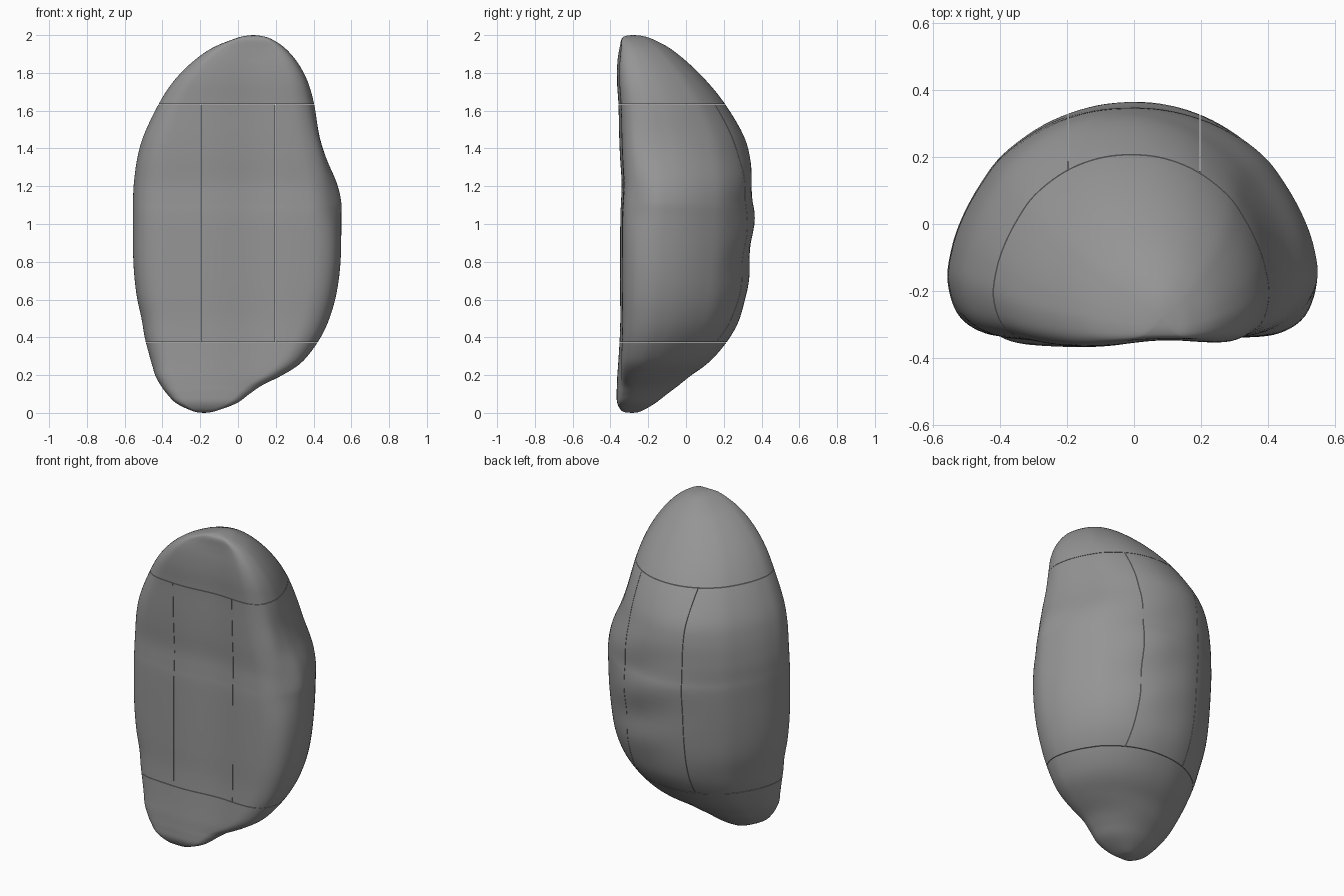
import bpy, bmesh, math

if "Cube" in bpy.data.objects:
    bpy.data.objects.remove(bpy.data.objects["Cube"])

# Height rows: z, left x, right x, front y, back y
ROWS = [(0, -.18, -.18, -.285, -.285), (.008, -.235, -.125, -.335, -.24), (.05, -.325, -.01, -.36, -.165),
        (.1, -.375, .06, -.362, -.10), (.145, -.408, .125, -.36, -.04), (.195, -.436, .225, -.358, .022),
        (.25, -.453, .315, -.354, .10), (.31, -.47, .375, -.35, .163), (.4, -.493, .437, -.345, .232),
        (.5, -.51, .483, -.342, .285), (.63, -.537, .52, -.343, .32),
        (.8, -.553, .542, -.343, .338), (1.03, -.556, .547, -.342, .358), (1.12, -.555, .547, -.338, .354),
        (1.22, -.55, .522, -.335, .35), (1.35, -.532, .465, -.343, .337), (1.47, -.498, .428, -.348, .305),
        (1.63, -.422, .403, -.352, .21), (1.75, -.345, .37, -.36, .115), (1.85, -.25, .318, -.36, .015),
        (1.93, -.14, .25, -.353, -.085), (1.98, -.02, .175, -.345, -.18), (1.996, .04, .12, -.32, -.235),
        (2, .08, .08, -.28, -.28)]
# Half of the D-shaped cross-section, front centre to back centre
HALF = [(0, 0), (.3, 0), (.6, .005), (.8, .025), (.94, .1), (1, .24), (.98, .38), (.925, .51),
        (.83, .65), (.7, .785), (.48, .91), (.24, .98), (0, 1)]


def spline(pts, steps, closed=False):
    """Catmull-Rom resampling of tuples of any size."""
    n, out = len(pts), []
    get = (lambda i: pts[i % n]) if closed else (lambda i: pts[min(max(i, 0), n - 1)])
    for i in range(n if closed else n - 1):
        a, b, c, d = get(i - 1), get(i), get(i + 1), get(i + 2)
        for s in range(steps):
            t = s / steps
            out.append([.5 * (2*q + (r - p)*t + (2*p - 5*q + 4*r - w)*t*t + (3*q - p - 3*r + w)*t**3)
                        for p, q, r, w in zip(a, b, c, d)])
    if not closed:
        out.append(list(pts[-1]))
    return out


def bell(v, centre, width):
    return math.exp(-((v - centre) / width) ** 2)


def make_body():
    bm = bmesh.new()
    section = spline(HALF + [(-u, v) for u, v in HALF[-2:0:-1]], 5, True)
    rings = []
    for z, xl, xr, yf, yb in spline(ROWS, 5):
        ring = []
        for u, v in section:
            x = (xl + xr) / 2 + u * (xr - xl) / 2
            y = yf + v * (yb - yf)
            # shallow hollows in the flat front, slanted ripples on the back
            end = min(1, (xr - xl) / .5)
            y += end * (1 - min(1, max(0, v) * 4)) * (.014 * bell(x, .1, .13) - .006 * bell(x, -.15, .12))
            y += .008 * bell(z, .95, .38) * bell(x, .12, .27) * max(0, v) ** 2 * math.sin(20 * z + 6 * x)
            # the side bulge fades towards the front corner
            corner = bell(v, .07, .12) * max(0, u)
            x += corner * (.018 * bell(z, 1.42, .15) - .03 * bell(z, 1.13, .15))
            ring.append(bm.verts.new((x, y, min(2, max(0, z)))))
        rings.append(ring)
    n = len(section)
    for a, b in zip(rings, rings[1:]):
        for i in range(n):
            j = (i + 1) % n
            bm.faces.new((a[i], a[j], b[j], b[i]))
    bmesh.ops.remove_doubles(bm, verts=bm.verts, dist=1e-5)
    bmesh.ops.recalc_face_normals(bm, faces=bm.faces)
    return bm


def make_part(name, body, cuts):
    """Keep the side of each plane its normal points away from, and cap it."""
    bm = body.copy()
    for co, no in cuts:
        co = [c - GAP * k for c, k in zip(co, no)]
        res = bmesh.ops.bisect_plane(bm, geom=bm.verts[:] + bm.edges[:] + bm.faces[:], dist=1e-6,
                                     plane_co=co, plane_no=no, clear_outer=True)
        edges = [e for e in res['geom_cut'] if isinstance(e, bmesh.types.BMEdge)]
        bmesh.ops.holes_fill(bm, edges=edges, sides=0)
    bmesh.ops.recalc_face_normals(bm, faces=bm.faces)
    mesh = bpy.data.meshes.new(name)
    bm.to_mesh(mesh)
    bm.free()
    mesh.materials.append(stone)
    ob = bpy.data.objects.new(name, mesh)
    bpy.context.collection.objects.link(ob)
    bpy.ops.object.select_all(action='DESELECT')
    ob.select_set(True)
    bpy.context.view_layer.objects.active = ob
    bpy.ops.object.shade_smooth_by_angle(angle=math.radians(40))


stone = bpy.data.materials.new("dark_stone")
stone.diffuse_color = (.3, .3, .3, 1)
stone.use_nodes = True
stone.node_tree.nodes["Principled BSDF"].inputs["Base Color"].default_value = stone.diffuse_color

LOW, HIGH, SIDE, GAP = .375, 1.635, .197, .0012
body = make_body()
band = [((0, 0, LOW), (0, 0, -1)), ((0, 0, HIGH), (0, 0, 1))]

# Stone split into a bottom, a top and three upright middle slices
make_part("stone_bottom", body, [((0, 0, LOW), (0, 0, 1))])
make_part("stone_top", body, [((0, 0, HIGH), (0, 0, -1))])
make_part("stone_left", body, band + [((-SIDE, 0, 0), (1, 0, 0))])
make_part("stone_middle", body, band + [((-SIDE, 0, 0), (-1, 0, 0)), ((SIDE, 0, 0), (1, 0, 0))])
make_part("stone_right", body, band + [((SIDE, 0, 0), (-1, 0, 0))])
body.free()
